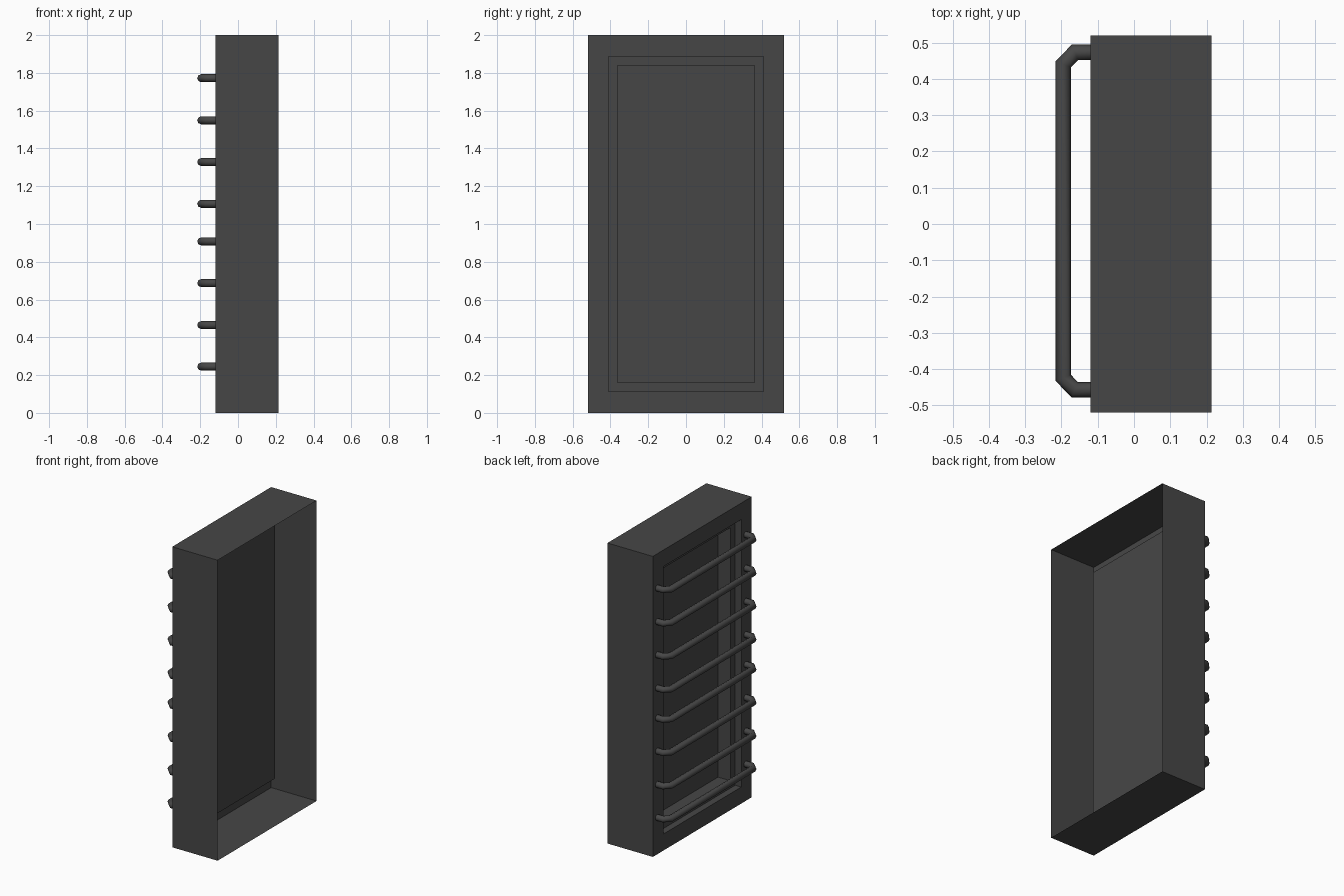
import bpy
import bmesh
from math import cos, sin, tau
from mathutils import Vector

cube = bpy.data.objects.get("Cube")
if cube:
    bpy.data.objects.remove(cube, do_unlink=True)

# One dark grey finish for everything
COLOUR = (0.062, 0.062, 0.062, 1)
grey = bpy.data.materials.new("dark grey")
grey.use_nodes = True
grey.diffuse_color = COLOUR
grey.node_tree.nodes["Principled BSDF"].inputs["Base Color"].default_value = COLOUR


def finish(bm, name):
    mesh = bpy.data.meshes.new(name)
    bm.to_mesh(mesh)
    bm.free()
    mesh.materials.append(grey)
    obj = bpy.data.objects.new(name, mesh)
    bpy.context.collection.objects.link(obj)
    return obj


def bridge(bm, a, b):
    n = len(a)
    for i in range(n):
        j = (i + 1) % n
        bm.faces.new((a[i], b[i], b[j], a[j]))


# Thin-walled casing, open on +x, with a stepped recess on -x
HALF_WIDTH, HEIGHT = 0.52, 2.0
BACK, FRONT, LEDGE, PANEL = 0.214, -0.12, -0.075, 0.018
STEPS = [(BACK, 0), (FRONT, 0), (FRONT, 0.11), (LEDGE, 0.11), (LEDGE, 0.157), (PANEL, 0.157)]
bm = bmesh.new()
previous = None
for x, inset in STEPS:
    w, low, high = HALF_WIDTH - inset, inset, HEIGHT - inset
    ring = [bm.verts.new((x, y, z)) for y, z in ((-w, low), (w, low), (w, high), (-w, high))]
    if previous:
        bridge(bm, previous, ring)
    previous = ring
bm.faces.new(previous[::-1])
finish(bm, "casing")

# Bent bars: a mitred round section swept along a flat path
RADIUS, SIDES = 0.021, 8
PATH = [Vector((x, y, 0)) for x, y in (
    (FRONT, 0.473), (-0.163, 0.473), (-0.195, 0.44),
    (-0.195, -0.424), (-0.163, -0.457), (FRONT, -0.457))]
UP = Vector((0, 0, 1))


def add_bar(name, z):
    bm = bmesh.new()
    rings = []
    for i, point in enumerate(PATH):
        before = (point - PATH[i - 1]).normalized() if i else None
        after = (PATH[i + 1] - point).normalized() if i < len(PATH) - 1 else before
        before = before or after
        tangent = (before + after).normalized()
        side = tangent.cross(UP) / tangent.dot(after)
        rings.append([bm.verts.new(point + UP * z + RADIUS * (
            side * cos(tau * k / SIDES) + UP * sin(tau * k / SIDES))) for k in range(SIDES)])
    for a, b in zip(rings, rings[1:]):
        bridge(bm, a, b)
    bm.faces.new(rings[0])
    bm.faces.new(rings[-1][::-1])
    bmesh.ops.recalc_face_normals(bm, faces=bm.faces)
    obj = finish(bm, name)
    bpy.ops.object.select_all(action="DESELECT")
    obj.select_set(True)
    bpy.context.view_layer.objects.active = obj
    bpy.ops.object.shade_smooth_by_angle(angle=0.9)


for n, z in enumerate((0.245, 0.465, 0.687, 0.908, 1.107, 1.328, 1.549, 1.772), 1):
    add_bar(f"bar_{n}", z)
